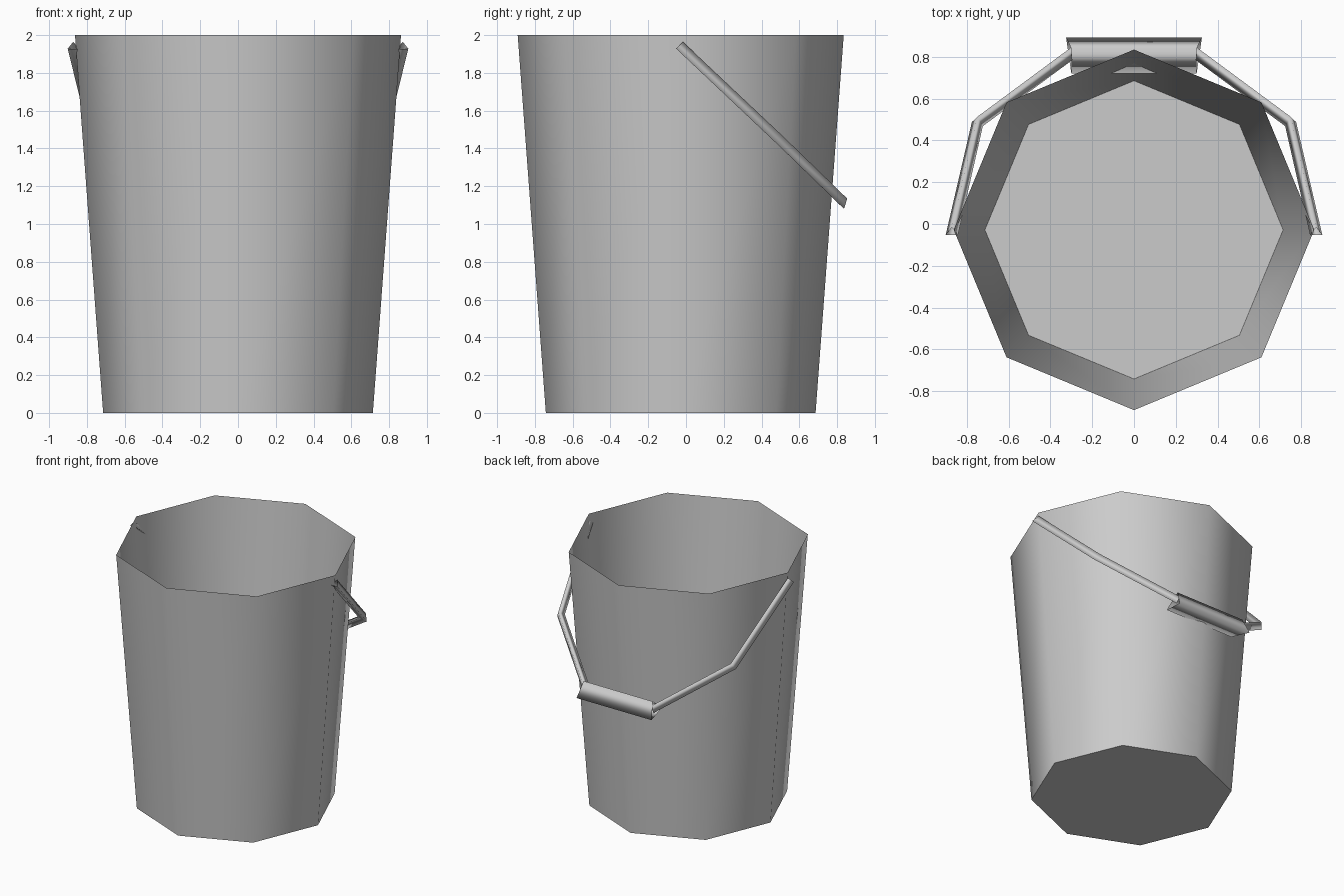
import bpy, bmesh, math
from mathutils import Vector

cube = bpy.data.objects.get("Cube")
if cube:
    bpy.data.objects.remove(cube, do_unlink=True)

grey = bpy.data.materials.new("plain grey")
grey.use_nodes = True
grey.diffuse_color = (0.6, 0.6, 0.6, 1)
grey.node_tree.nodes["Principled BSDF"].inputs["Base Color"].default_value = (0.6, 0.6, 0.6, 1)


def loft(name, rings, floor=False):
    """Skin equal-sized rings of points into an open tube."""
    bm = bmesh.new()
    loops = [[bm.verts.new(p) for p in ring] for ring in rings]
    n = len(loops[0])
    for a, b in zip(loops, loops[1:]):
        for i in range(n):
            j = (i + 1) % n
            bm.faces.new((a[i], a[j], b[j], b[i])).smooth = True
    if floor:
        base = bm.faces.new(loops[0][::-1])
        for edge in base.edges:
            edge.smooth = False
    bmesh.ops.recalc_face_normals(bm, faces=bm.faces)
    mesh = bpy.data.meshes.new(name)
    bm.to_mesh(mesh)
    bm.free()
    mesh.materials.append(grey)
    obj = bpy.data.objects.new(name, mesh)
    bpy.context.collection.objects.link(obj)
    return obj


# Thin-walled tapered bucket with eight sides
CENTRE_Y = -0.028


def octagon(radius, z):
    return [(radius * math.cos(i * math.pi / 4),
             CENTRE_Y + radius * math.sin(i * math.pi / 4), z) for i in range(8)]


loft("bucket", [octagon(0.714, 0), octagon(0.863, 2)], floor=True)

# Bent triangular handle arms, lying in one sloping plane
along = Vector((0, 0.72, -0.69))
normal = Vector((0, 0.69, 0.72))
path = [Vector((0.872, -0.04, 1.94)), Vector((0.75, 0.49, 1.44)), Vector((0.29, 0.83, 1.11))]
sideways = [Vector((1, 0, 0)), (Vector((1, 0, 0)) + along * 0.5), (Vector((0.6, 0, 0)) + along)]


def arm_ring(p, out, side):
    ring = []
    for i in range(3):
        a = math.radians(90 + 120 * i)
        q = p + normal * 0.034 * math.sin(a) + out.normalized() * 0.034 * math.cos(a)
        ring.append((side * q.x, q.y, q.z))
    return ring


for side, label in ((1, "left"), (-1, "right")):
    loft("handle_arm_" + label, [arm_ring(p, o, side) for p, o in zip(path, sideways)])

# Three-sided grip with a flared outer edge
profile = [(0.30, 0.84, 1.17), (0.325, 0.892, 1.05), (0.30, 0.72, 1.08)]
loft("grip", [[(s * x, y, z) for x, y, z in profile] for s in (-1, 1)])
